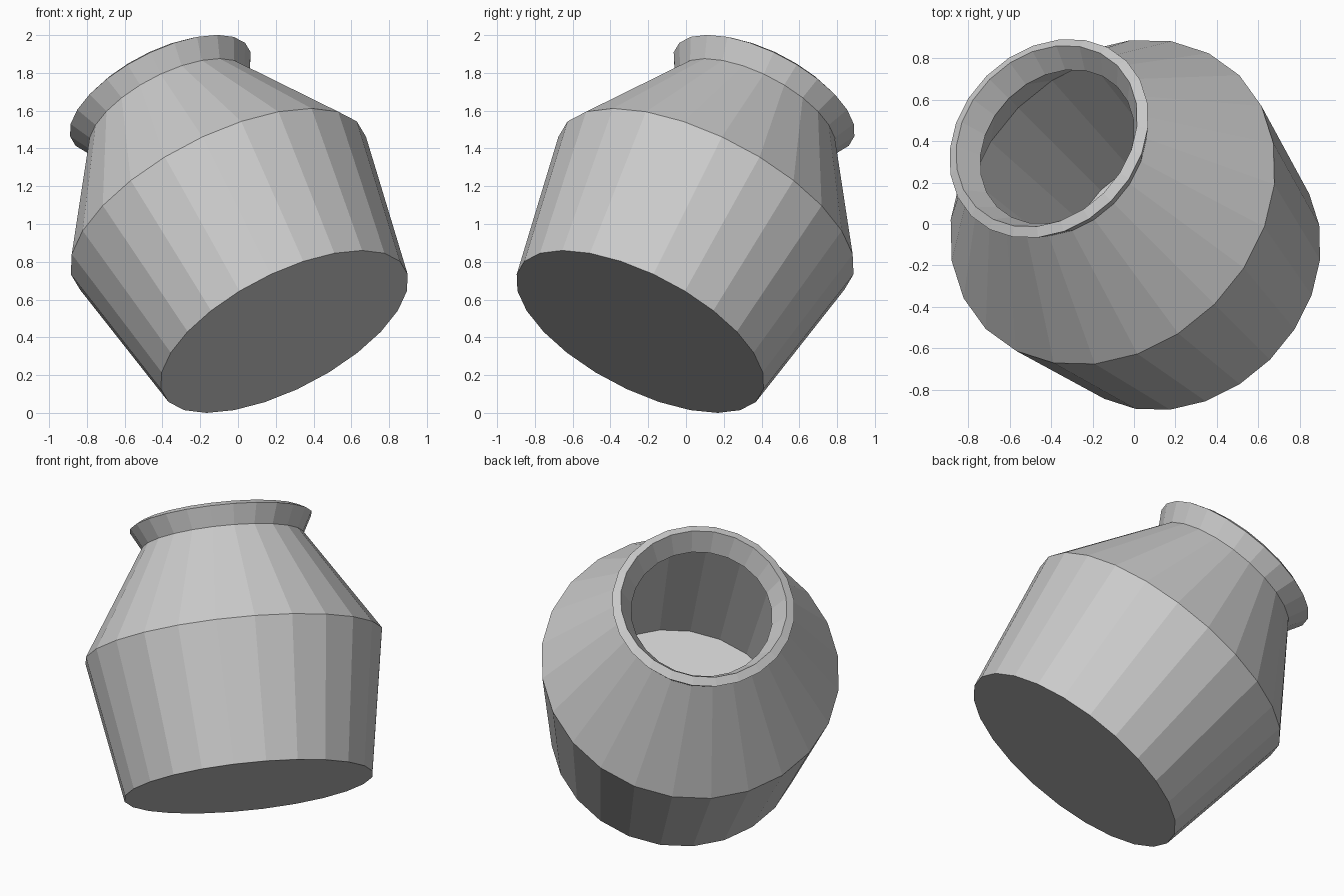
import bpy
import bmesh
from math import cos, sin, tau, radians
from mathutils import Matrix

cube = bpy.data.objects.get("Cube")
if cube:
    bpy.data.objects.remove(cube, do_unlink=True)

SIDES = 24

# Clay colour
clay = bpy.data.materials.new("plain_grey")
clay.use_nodes = True
grey = (0.6, 0.6, 0.6, 1)
clay.diffuse_color = grey
clay.node_tree.nodes["Principled BSDF"].inputs["Base Color"].default_value = grey

# Wall profile as (radius, height): outside from base to lip, then inside to floor
profile = [
    (0.724, 0.0), (0.866, 0.83), (0.47, 1.45), (0.53, 1.562),
    (0.483, 1.588), (0.41, 1.467), (0.807, 0.822), (0.68, 0.045),
]


def lathe(name, points, material):
    """Turn a profile about z and close both of its ends with flat discs."""
    bm = bmesh.new()
    rings = []
    for r, z in points:
        rings.append([bm.verts.new((r * cos(tau * i / SIDES), r * sin(tau * i / SIDES), z))
                      for i in range(SIDES)])
    for low, high in zip(rings, rings[1:]):
        for i in range(SIDES):
            j = (i + 1) % SIDES
            bm.faces.new((low[i], low[j], high[j], high[i]))
    bm.faces.new(reversed(rings[0]))
    bm.faces.new(rings[-1])
    bmesh.ops.recalc_face_normals(bm, faces=bm.faces)
    mesh = bpy.data.meshes.new(name)
    bm.to_mesh(mesh)
    bm.free()
    mesh.materials.append(material)
    obj = bpy.data.objects.new(name, mesh)
    bpy.context.collection.objects.link(obj)
    return obj


# Hollow jar, leaning back to its right and resting on the edge of its base
jar = lathe("jar", profile, clay)
lean = Matrix.Rotation(radians(135), 4, "Z") @ Matrix.Rotation(radians(36.44), 4, "Y")
jar.matrix_world = Matrix.Translation((0.245, -0.243, 0.43)) @ lean
